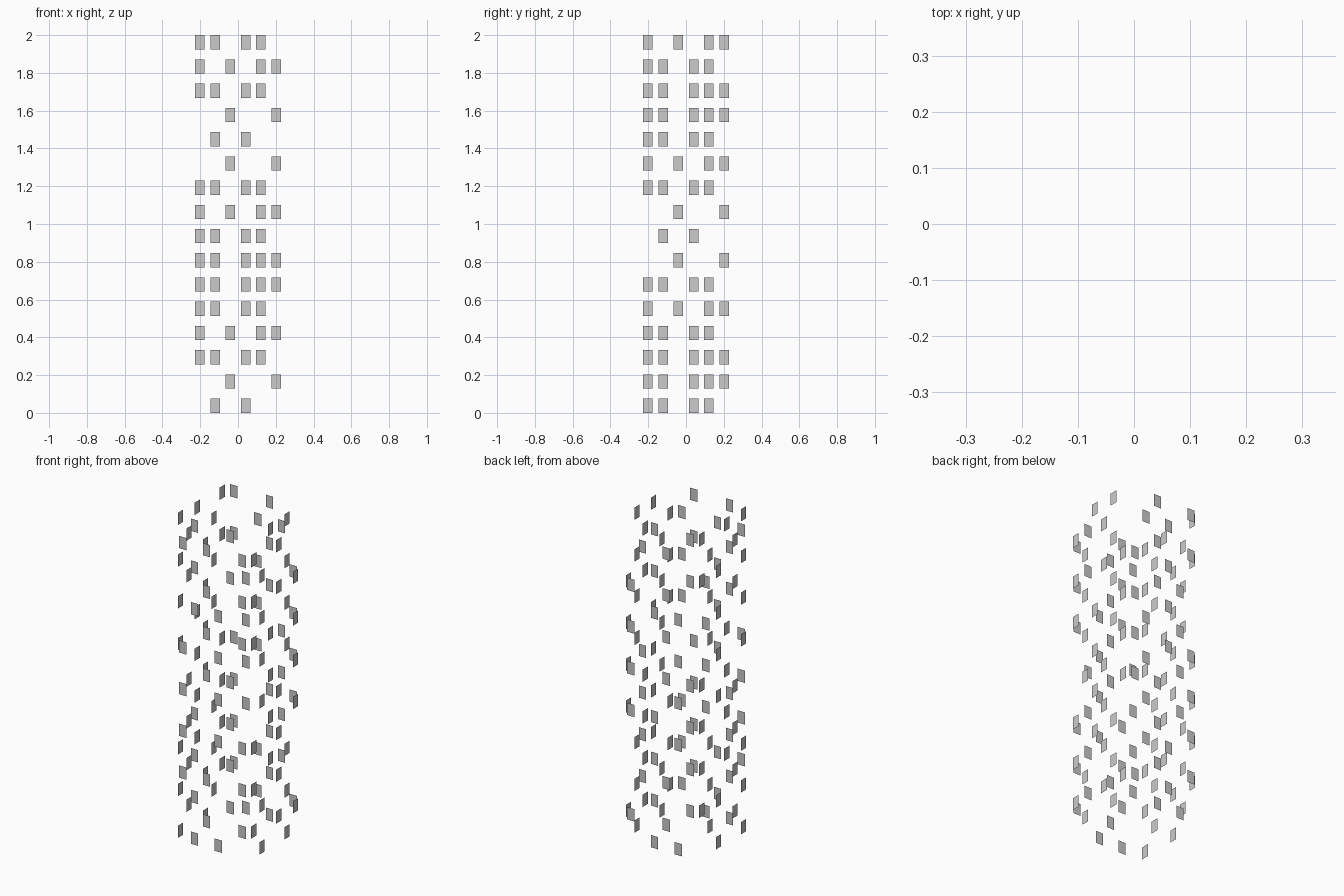
import bpy, bmesh
from mathutils import Matrix, Vector
from math import radians

if "Cube" in bpy.data.objects:
    bpy.data.objects.remove(bpy.data.objects["Cube"])

ROWS, COLS = 16, 6
PANE_W, PANE_H = 0.05, 0.0755
STEP_X, STEP_Z = 0.081, (2 - 0.0755) / 15
HALF = 0.249


def lit(row, col):
    # Repeating diagonal rhythm: four panes in every eleven are present
    return (6 * row - 7 - 4 * col) % 11 < 4


def facade(name, centre, along, flip, pattern):
    """One wall of flat window panes; 'along' is the horizontal wall axis."""
    bm = bmesh.new()
    centre, along = Vector(centre), Vector(along)
    for row in range(ROWS):
        for col in range(COLS):
            if not pattern(row, col):
                continue
            c = centre + along * (col - 2.5) * STEP_X
            c.z = row * STEP_Z
            w, h = along * PANE_W / 2, Vector((0, 0, PANE_H))
            corners = [c - w, c + w, c + w + h, c - w + h]
            if flip:
                corners.reverse()
            bm.faces.new([bm.verts.new(p) for p in corners])
    mesh = bpy.data.meshes.new(name)
    bm.to_mesh(mesh)
    bm.free()
    bpy.context.collection.objects.link(bpy.data.objects.new(name, mesh))


# Four walls of tower windows, the rhythm running the other way on opposite walls
facade("front_windows", (0, -HALF, 0), (1, 0, 0), False, lambda r, c: lit(r, c))
facade("back_windows", (0, HALF, 0), (1, 0, 0), True, lambda r, c: lit(-r, c))
facade("right_windows", (HALF, 0, 0), (0, 1, 0), False, lambda r, c: lit(r - 7, c))
facade("left_windows", (-HALF, 0, 0), (0, 1, 0), True, lambda r, c: lit(7 - r, c))
